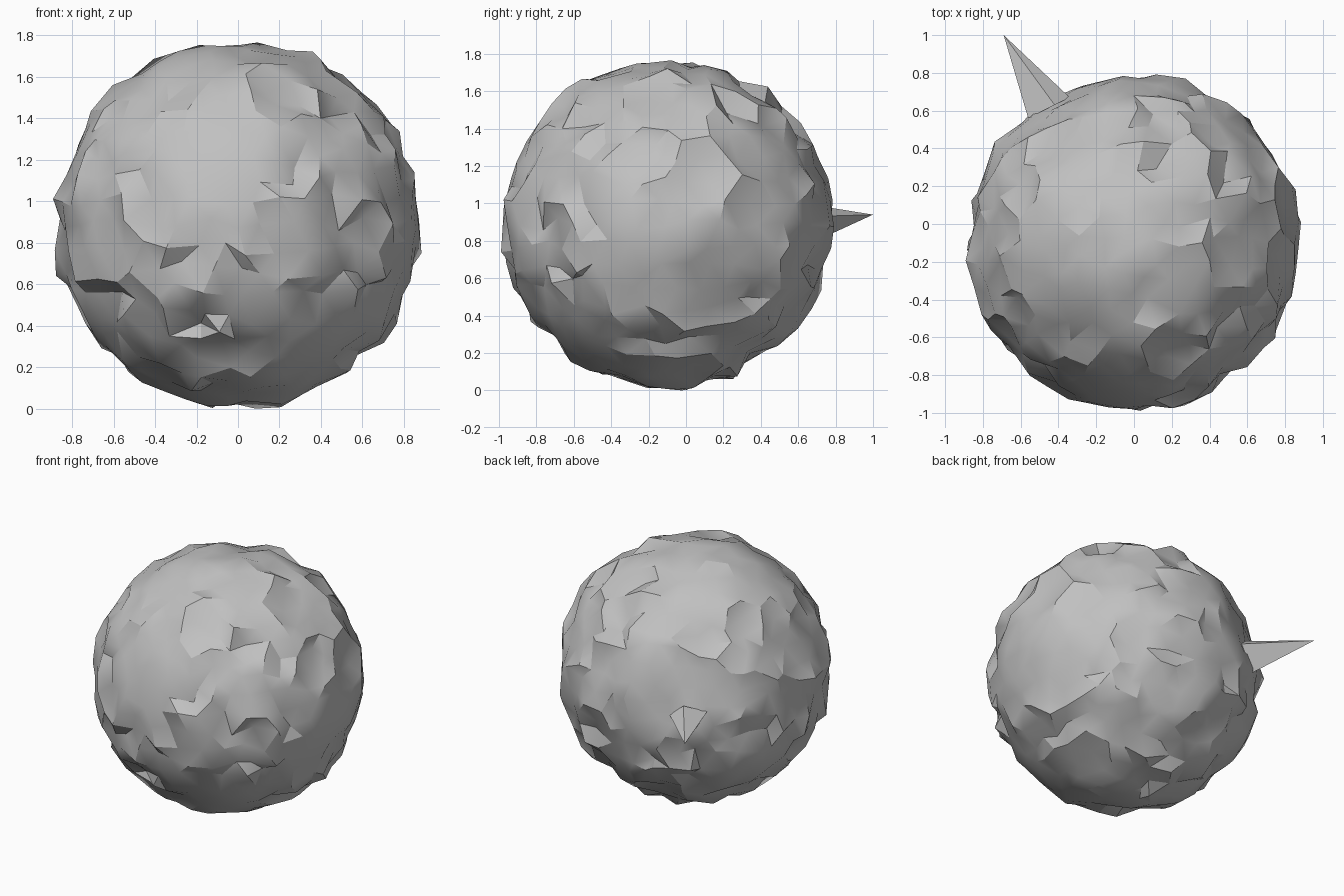
import bpy, bmesh, math, random
from mathutils import Vector, noise

cube = bpy.data.objects.get("Cube")
if cube:
    bpy.data.objects.remove(cube, do_unlink=True)

random.seed(11)
CENTRE = Vector((0, -0.1, 0.89))
RADIUS = 0.872

stone = bpy.data.materials.new("grey stone")
stone.use_nodes = True
grey = (0.53, 0.53, 0.53, 1)
stone.diffuse_color = grey
stone.node_tree.nodes["Principled BSDF"].inputs["Base Color"].default_value = grey


def finish(name, bm):
    bmesh.ops.recalc_face_normals(bm, faces=bm.faces)
    mesh = bpy.data.meshes.new(name)
    bm.to_mesh(mesh)
    bm.free()
    mesh.materials.append(stone)
    obj = bpy.data.objects.new(name, mesh)
    bpy.context.collection.objects.link(obj)
    return obj


# Smooth patches of the rock, as directions
calm = [Vector(d).normalized() for d in
        ((-0.1, -0.9, 0.4), (1, -0.1, -0.1), (0.4, -0.6, -0.7), (-0.4, -0.2, 0.9))]

# Knobs (positive) and dents (negative): direction and height
features = [((-0.9, 0, -0.2), 0.04), ((-0.87, 0, 0.1), 0), ((0.9, 0.13, -0.08), 0.03),
            ((0, -0.9, -0.13), 0.03), ((-0.07, 0.22, 0.87), 0.03),
            ((-0.6, 0, 0.68), 0.03), ((0.8, 0, 0.47), 0.04),
            ((0, 0.55, 0.77), 0.04), ((0.35, 0.88, 0), 0.04),
            ((-0.77, 0.5, 0), 0.04), ((0.57, -0.72, 0), 0.03),
            ((0.78, -0.47, 0), 0.03), ((0, -0.5, -0.75), 0.03),
            ((-0.2, -0.7, -0.48), -0.07), ((0.43, -0.5, 0.58), -0.06),
            ((0.55, -0.7, -0.05), -0.05), ((-0.65, -0.5, -0.35), -0.05),
            ((0.75, -0.1, 0.4), -0.05), ((0.7, 0.25, 0.5), 0.04),
            ((0, 0.2, 0.85), -0.03), ((0.12, 0.45, 0.75), -0.05),
            ((0.5, 0.4, 0.6), -0.05), ((0.05, -0.3, 0.82), -0.05),
            ((-0.4, 0.7, 0.4), -0.04), ((0.3, 0.8, -0.2), -0.05),
            ((-0.8, 0.3, -0.1), -0.05), ((0.1, 0.5, -0.7), -0.05)]

# Rough boulder: faceted ball with uneven jitter
bm = bmesh.new()
bmesh.ops.create_icosphere(bm, subdivisions=4, radius=1)
for v in bm.verts:
    n = v.co.normalized()
    rough = 0.034 + 0.015 * noise.noise(n * 3)
    if any(n.angle(c) < 0.35 for c in calm):
        rough *= 0.35
    slide = Vector([random.uniform(-0.04, 0.04) for _ in range(3)])
    height = RADIUS + random.uniform(-rough, rough)
    v.co = (n + slide).normalized() * height
for direction, height in features:
    d = Vector(direction).normalized()
    nearest = min(bm.verts, key=lambda v: v.co.angle(d))
    nearest.co = nearest.co.normalized() * (RADIUS + height)
for v in bm.verts:
    v.co += CENTRE
    v.co.z = max(v.co.z, 0)
boulder = finish("boulder", bm)
bpy.ops.object.select_all(action='DESELECT')
boulder.select_set(True)
bpy.context.view_layer.objects.active = boulder
bpy.ops.object.shade_smooth_by_angle(angle=math.radians(28))

# Thin ridged spike leaning out of the back
bm = bmesh.new()
base = [bm.verts.new(p) for p in
        ((-0.56, 0.56, 0.97), (-0.42, 0.63, 1.0), (-0.34, 0.67, 0.93), (-0.46, 0.63, 0.77))]
tip = bm.verts.new((-0.69, 1.0, 0.94))
bm.faces.new(base)
for i in range(4):
    bm.faces.new((base[i], base[(i + 1) % 4], tip))
finish("spike", bm)
